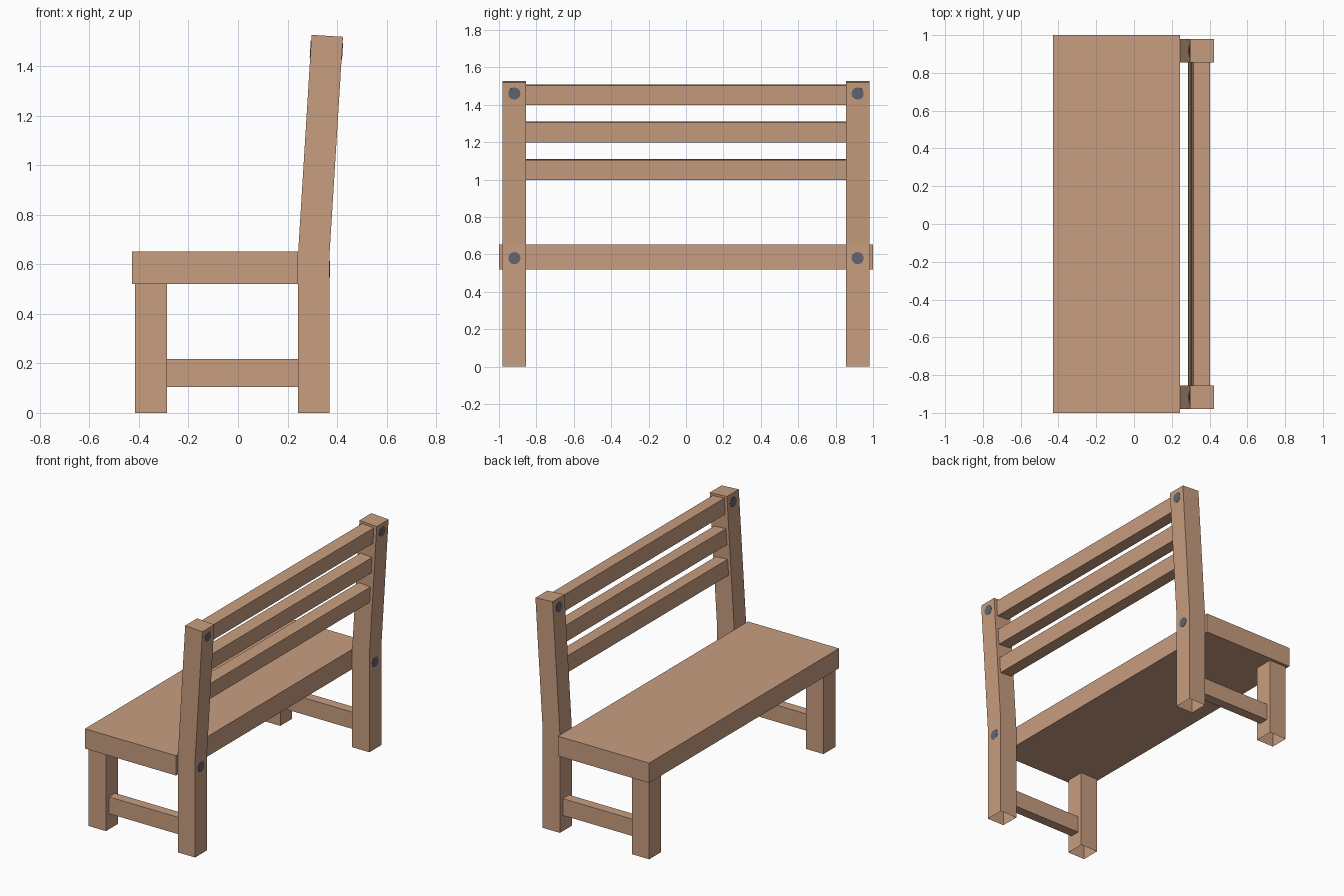
import bpy, bmesh, math
from mathutils import Vector, Matrix

if "Cube" in bpy.data.objects:
    bpy.data.objects.remove(bpy.data.objects["Cube"])


def material(name, color):
    m = bpy.data.materials.new(name)
    m.diffuse_color = (*color, 1)
    m.use_nodes = True
    m.node_tree.nodes["Principled BSDF"].inputs["Base Color"].default_value = m.diffuse_color
    return m


wood = material("warm wood", (0.578, 0.342, 0.216))
steel = material("dark bolt grey", (0.122, 0.133, 0.168))


def finish(name, bm, mat, mirror):
    me = bpy.data.meshes.new(name)
    bm.to_mesh(me)
    bm.free()
    me.materials.append(mat)
    ob = bpy.data.objects.new(name, me)
    bpy.context.collection.objects.link(ob)
    if mirror:
        mod = ob.modifiers.new("mirror", 'MIRROR')
        mod.use_axis = (False, True, False)
        mod.use_mirror_merge = False
    return ob


def prism(name, profile, y0, y1, mirror=False, open_bottom=False):
    """Extrude an (x, z) profile from y0 to y1."""
    bm = bmesh.new()
    face = bm.faces.new([bm.verts.new((x, y0, z)) for x, z in profile])
    ext = bmesh.ops.extrude_face_region(bm, geom=[face], use_keep_orig=True)
    verts = [g for g in ext["geom"] if isinstance(g, bmesh.types.BMVert)]
    bmesh.ops.translate(bm, verts=verts, vec=(0, y1 - y0, 0))
    bmesh.ops.recalc_face_normals(bm, faces=bm.faces[:])
    if open_bottom:
        low = [f for f in bm.faces if all(abs(v.co.z) < 1e-5 for v in f.verts)]
        bmesh.ops.delete(bm, geom=low, context='FACES_ONLY')
    return finish(name, bm, wood, mirror)


def rect(x0, x1, z0, z1):
    return [(x0, z0), (x1, z0), (x1, z1), (x0, z1)]


# Backrest lean: line of the front face above the bend
BEND = Vector((0.243, 0.65))
TOP = Vector((0.297, 1.526))
up = (TOP - BEND).normalized()
out = Vector((up.y, -up.x))
WIDTH = 0.127


def lean_point(z, depth):
    """Point at height z on the leaning front face, moved back by depth."""
    return BEND + up * ((z - BEND.y) / up.y) + out * depth


# Seat and lower frame
prism("seat", rect(-0.428, 0.243, 0.52, 0.652), -1, 1)
prism("front_leg", rect(-0.415, -0.287, 0, 0.52), 0.855, 0.98, True, True)
prism("side_stretcher", rect(-0.287, 0.243, 0.105, 0.217), 0.885, 0.95, True)

# Back posts: straight leg that bends into the leaning upright
back_x = BEND.x + WIDTH
prism("back_post", [(BEND.x, 0), (back_x, 0), (back_x, 0.65),
                    tuple(TOP + out * WIDTH), tuple(TOP), tuple(BEND)],
      0.855, 0.98, True, True)

# Backrest slats
for i in range(3):
    p = lean_point(1.005 + 0.2 * i, 0.02)
    q = p + up * 0.106
    prism(f"back_slat_{i + 1}", [tuple(p), tuple(p + out * 0.087),
                                 tuple(q + out * 0.087), tuple(q)], -0.855, 0.855)


# Bolts through the posts, nearly flush at both ends
def bolt(name, centre, axis, length):
    d = Vector((axis.x, 0, axis.y))
    rot = d.to_track_quat('Z', 'Y').to_matrix().to_4x4()
    bm = bmesh.new()
    bmesh.ops.create_cone(bm, cap_ends=True, segments=12, radius1=0.033,
                          radius2=0.033, depth=length,
                          matrix=Matrix.Translation((centre.x, 0.9175, centre.y)) @ rot)
    finish(name, bm, steel, True)


bolt("upper_bolt", lean_point(1.468, WIDTH / 2), out, WIDTH + 0.004)
bolt("lower_bolt", Vector((BEND.x + WIDTH / 2, 0.58)), Vector((1, 0)), WIDTH + 0.004)
